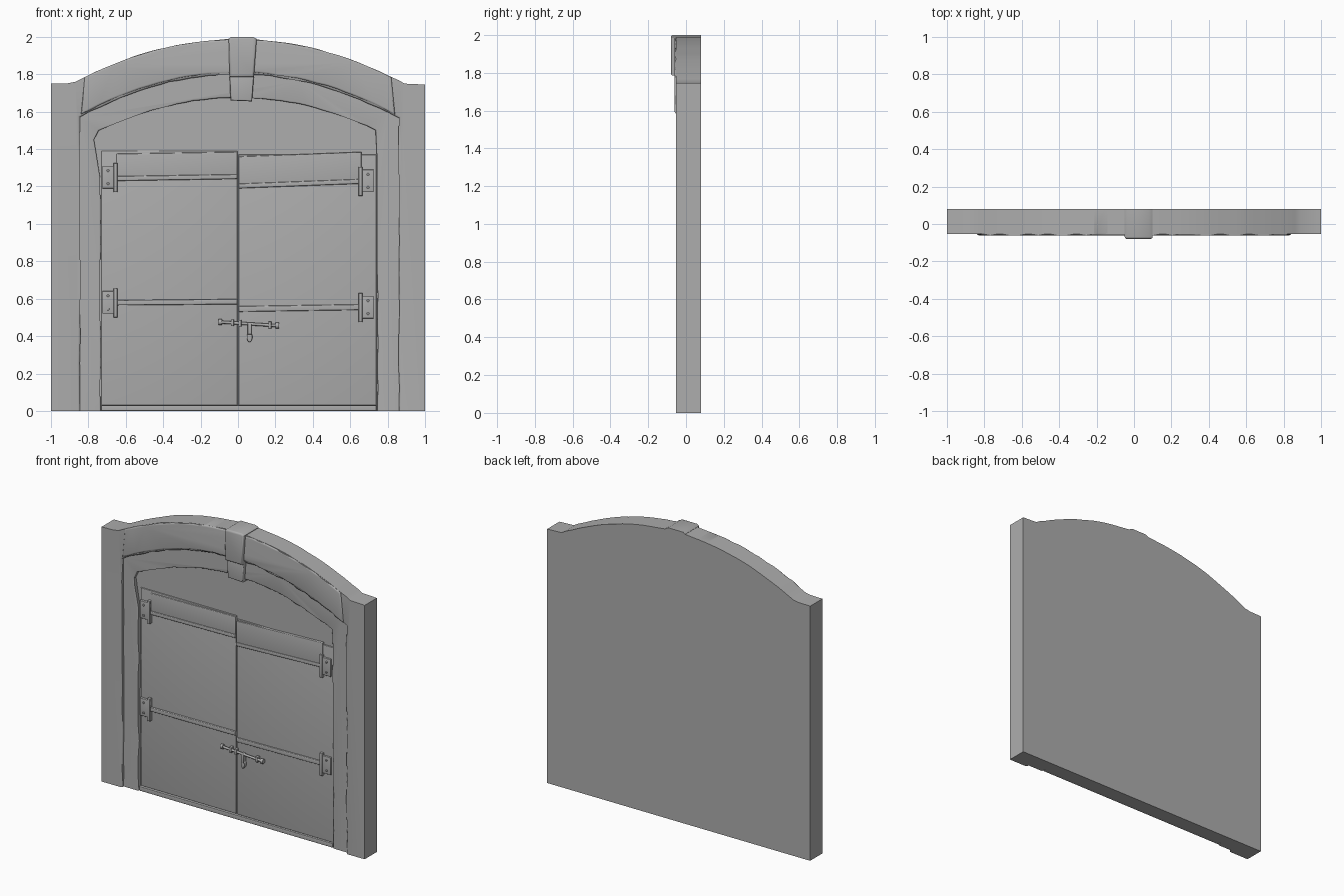
import bpy
import bmesh
import math
import random
from mathutils import Vector

random.seed(4)
cube = bpy.data.objects.get("Cube")
if cube:
    bpy.data.objects.remove(cube)

stone = bpy.data.materials.new("plain_grey")
stone.use_nodes = True
GREY = (0.42, 0.42, 0.42, 1)
stone.diffuse_color = GREY
stone.node_tree.nodes["Principled BSDF"].inputs["Base Color"].default_value = GREY

BACK = 0.08
DOOR = -0.018


def finish(name, bm):
    bmesh.ops.recalc_face_normals(bm, faces=bm.faces)
    mesh = bpy.data.meshes.new(name)
    bm.to_mesh(mesh)
    bm.free()
    obj = bpy.data.objects.new(name, mesh)
    bpy.context.collection.objects.link(obj)
    mesh.materials.append(stone)
    bpy.ops.object.select_all(action="DESELECT")
    obj.select_set(True)
    bpy.context.view_layer.objects.active = obj
    bpy.ops.object.shade_smooth_by_angle(angle=math.radians(35))
    return obj


def plate(name, outline, front, back=BACK, bevel=0.0, soft=None):
    """Extrude an x-z outline in depth; round the front edges that pass soft."""
    bm = bmesh.new()
    face = bm.faces.new([bm.verts.new((x, front, z)) for x, z in outline])
    rim = list(face.edges)
    if soft:
        rim = [e for e in rim if all(soft(v.co) for v in e.verts)]
    ext = bmesh.ops.extrude_face_region(bm, geom=[face], use_keep_orig=True)
    for v in ext["geom"]:
        if isinstance(v, bmesh.types.BMVert):
            v.co.y = back
    if bevel:
        bmesh.ops.bevel(bm, geom=rim, offset=bevel, segments=3,
                        profile=0.5, affect="EDGES", clamp_overlap=True)
    return finish(name, bm)


def box(name, x0, x1, z0, z1, front, back=0.0, bevel=0.004):
    return plate(name, [(x0, z0), (x1, z0), (x1, z1), (x0, z1)], front, back, bevel)


def rod(name, a, b, r0, r1=None, sides=12):
    a, b = Vector(a), Vector(b)
    bm = bmesh.new()
    bmesh.ops.create_cone(bm, cap_ends=True, segments=sides, radius1=r0,
                          radius2=r0 if r1 is None else r1, depth=(b - a).length)
    turn = (b - a).to_track_quat("Z", "Y")
    for v in bm.verts:
        v.co = turn @ v.co + (a + b) / 2
    return finish(name, bm)


def arch(x0, x1, crown, drop, wear=0.0, steps=32):
    """Points on a shallow arch from left to right, with slightly worn stone."""
    pts = []
    for i in range(steps + 1):
        x = x0 + (x1 - x0) * i / steps
        pts.append((x, crown - drop * x * x + random.uniform(-wear, wear)))
    return pts


def jamb(x, top, wear=0.003, steps=12):
    """Worn upright edge, listed from the floor up."""
    return [(x + random.uniform(-wear, wear) * (i > 0), top * i / steps)
            for i in range(steps)]


# Shared outlines of the wall and its two stepped openings
top_edge = [(-1, 1.75), (-0.91, 1.752)] + arch(-0.87, 0.86, 1.988, 0.3, 0.002) + [(0.89, 1.75), (1, 1.745)]
wall = [(-1, 0)] + top_edge + [(1, 0)]
outer_hole = jamb(-0.845, 1.55) + arch(-0.845, 0.86, 1.80, 0.32, 0.003) + jamb(0.86, 1.55)[::-1]
inner_hole = (jamb(-0.735, 1.36) + [(-0.765, 1.42), (-0.77, 1.45)]
              + arch(-0.745, 0.735, 1.675, 0.32, 0.002) + jamb(0.745, 1.47)[::-1])


def inside(v):
    return abs(v.x) < 0.9 and v.z < 1.81 - 0.31 * v.x * v.x


# Solid backing, which also forms the recess above the doors
plate("back_wall", wall, -0.008)

# Stepped stone surround
plate("outer_surround", wall + outer_hole[::-1], -0.053, bevel=0.012, soft=inside)
plate("inner_surround", outer_hole + inner_hole[::-1], -0.034, bevel=0.008,
      soft=lambda v: v.z < 1.69 - 0.32 * v.x * v.x and abs(v.x) < 0.8)

# Raised arch moulding that fades into the wall at its ends
plate("arch_moulding", arch(-0.82, 0.82, 1.986, 0.3, 0.001)
      + arch(-0.84, 0.84, 1.81, 0.32, 0.002)[::-1], -0.061, bevel=0.01)

# Keystone in two stacked blocks
plate("keystone_upper", [(-0.045, 1.785), (0.085, 1.785), (0.1, 1.99),
                         (0.08, 2.0), (-0.035, 2.0), (-0.05, 1.99)], -0.08, bevel=0.012)
plate("keystone_lower", [(-0.04, 1.66), (0.075, 1.655), (0.085, 1.79),
                         (-0.045, 1.79)], -0.058, bevel=0.008)

# Door leaves, their rails and straps, and the sill
box("left_door_leaf", 0.003, 0.74, 0.03, 1.37, DOOR)
box("right_door_leaf", -0.73, -0.003, 0.03, 1.39, DOOR + 0.003)
box("door_sill", -0.73, 0.74, 0, 0.03, DOOR - 0.012)


def tilted(name, x0, x1, z0, z1, height, lift):
    return plate(name, [(x0, z0), (x1, z1), (x1, z1 + height), (x0, z0 + height)],
                 DOOR - lift, 0, 0.006)


tilted("left_top_rail", 0.004, 0.66, 1.19, 1.215, 0.17, 0.007)
tilted("right_top_rail", -0.65, -0.004, 1.23, 1.24, 0.145, 0.004)
tilted("left_upper_strap", 0.004, 0.66, 1.19, 1.215, 0.025, 0.012)
tilted("right_upper_strap", -0.65, -0.004, 1.23, 1.24, 0.025, 0.01)
tilted("left_lower_strap", 0.004, 0.66, 0.53, 0.54, 0.03, 0.01)
tilted("right_lower_strap", -0.65, -0.004, 0.565, 0.57, 0.028, 0.01)

# Hinges: an upright plate, a leaf and two rivets each
for label, side, z in (("left_upper", 1, 1.225), ("left_lower", 1, 0.55),
                       ("right_upper", -1, 1.245), ("right_lower", -1, 0.575)):
    xs = sorted((side * 0.645, side * 0.665))
    box(label + "_hinge_plate", *xs, z - 0.075, z + 0.08, DOOR - 0.019)
    xs = sorted((side * 0.66, side * 0.725))
    box(label + "_hinge_leaf", *xs, z - 0.055, z + 0.065, DOOR - 0.013)
    for dz in (-0.03, 0.04):
        rod(label + "_hinge_rivet", (side * 0.695, DOOR, z + dz),
            (side * 0.695, DOOR - 0.02, z + dz), 0.009, 0.006)

# Sliding bolt with end knobs and brackets
bolt_y = DOOR - 0.016
rod("bolt_bar", (-0.09, bolt_y, 0.475), (0.21, bolt_y, 0.456), 0.008)
for x, z in ((-0.095, 0.475), (0.21, 0.456)):
    rod("bolt_knob", (x - 0.009, bolt_y, z), (x + 0.009, bolt_y, z), 0.016)
for x, z in ((-0.03, 0.471), (0.01, 0.469), (0.17, 0.459)):
    box("bolt_bracket", x - 0.008, x + 0.008, z - 0.018, z + 0.018, bolt_y - 0.01, 0, 0.003)

# Hanging hasp below the bolt
box("hasp_strap", 0.052, 0.072, 0.41, 0.47, bolt_y - 0.01, 0, 0.003)
ring = [(0.062 + 0.015 * math.cos(t * math.tau / 16),
         0.395 + 0.027 * math.sin(t * math.tau / 16)) for t in range(16)]
plate("hasp_drop", ring, bolt_y - 0.006, 0, 0.004)
